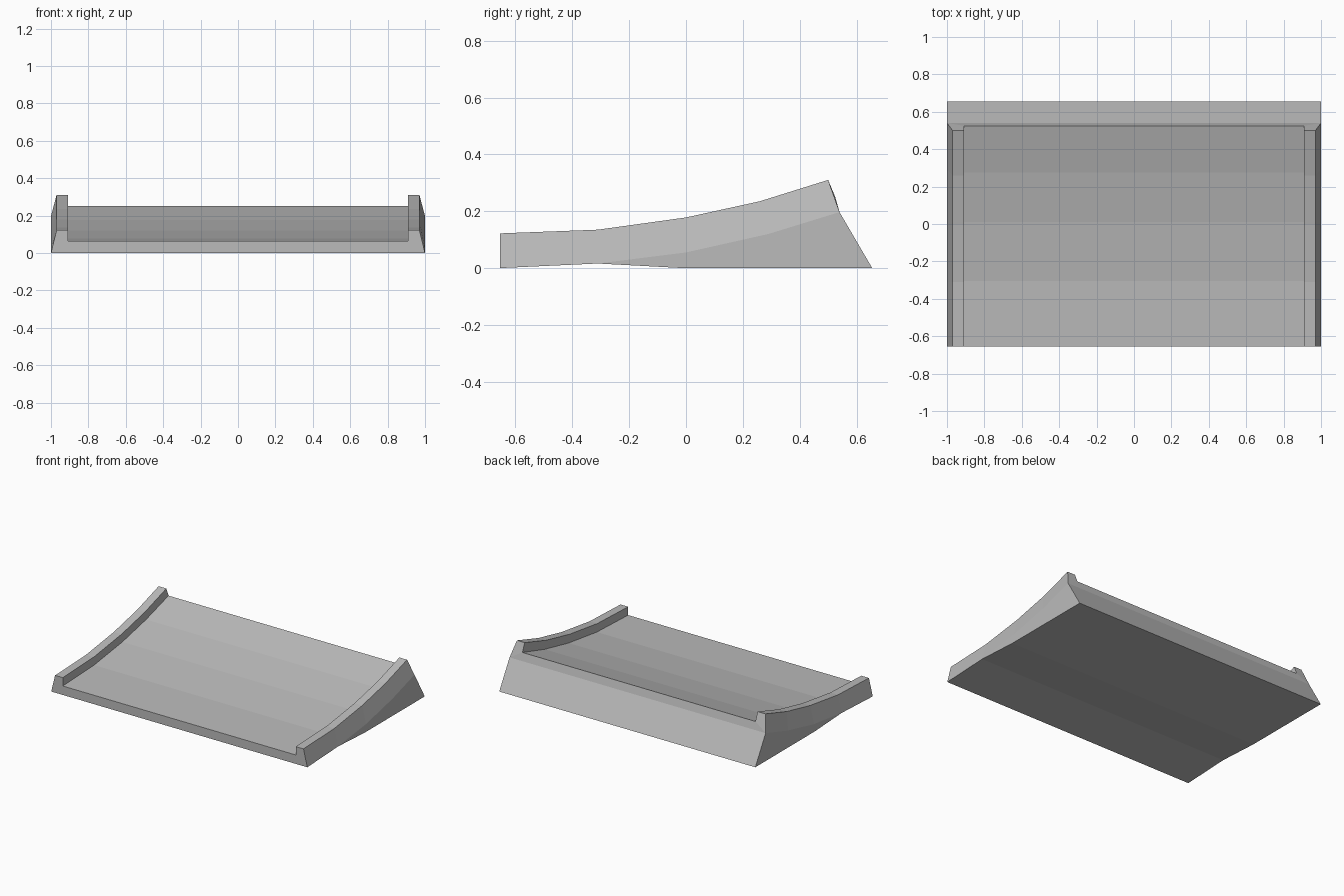
import bpy
import bmesh

default = bpy.data.objects.get("Cube")
if default:
    bpy.data.objects.remove(default, do_unlink=True)

# Single plain grey
grey = bpy.data.materials.new("plain grey")
grey.use_nodes = True
colour = (0.5, 0.5, 0.5, 1)
grey.diffuse_color = colour
grey.node_tree.nodes["Principled BSDF"].inputs["Base Color"].default_value = colour

HALF_WIDTH, CURB_OUT, CURB_IN = 1.0, 0.97, 0.91

# (y, z) profiles from front to back
base = [(-0.655, 0), (-0.31, 0.016), (-0.01, 0), (0.29, 0), (0.655, 0)]
crease = [(-0.655, 0), (-0.31, 0.016), (0, 0.055), (0.29, 0.12), (0.54, 0.197)]
curb = [(-0.655, 0.122), (-0.31, 0.135), (0, 0.178), (0.26, 0.235), (0.5, 0.31)]
deck = [(-0.655, 0.063), (-0.305, 0.077), (0.01, 0.12), (0.275, 0.177), (0.525, 0.25)]
half = [(HALF_WIDTH, base), (HALF_WIDTH, crease), (CURB_OUT, curb),
        (CURB_IN, curb), (CURB_IN, deck)]

bm = bmesh.new()

# Cross-section rings: right half, then its mirror in reverse
rings = []
for i in range(len(base)):
    right = [bm.verts.new((x, *line[i])) for x, line in half]
    left = [bm.verts.new((-x, *line[i])) for x, line in reversed(half)]
    rings.append(right + left)

# Skin between neighbouring rings
for a, b in zip(rings, rings[1:]):
    for j in range(len(a)):
        k = (j + 1) % len(a)
        bm.faces.new((a[j], a[k], b[k], b[j]))

# End caps: lower slab, deck edge and the two curb ends
for ring in (rings[0], rings[-1]):
    for indices in ((0, 1, 8, 9), (1, 4, 5, 8), (1, 2, 3, 4), (5, 6, 7, 8)):
        bm.faces.new([ring[n] for n in indices])

bmesh.ops.dissolve_degenerate(bm, dist=0.0005, edges=bm.edges)
bmesh.ops.remove_doubles(bm, verts=bm.verts, dist=0.0005)
bmesh.ops.recalc_face_normals(bm, faces=bm.faces)

mesh = bpy.data.meshes.new("curved_ramp")
bm.to_mesh(mesh)
bm.free()
mesh.materials.append(grey)
ramp = bpy.data.objects.new("curved_ramp", mesh)
bpy.context.collection.objects.link(ramp)
